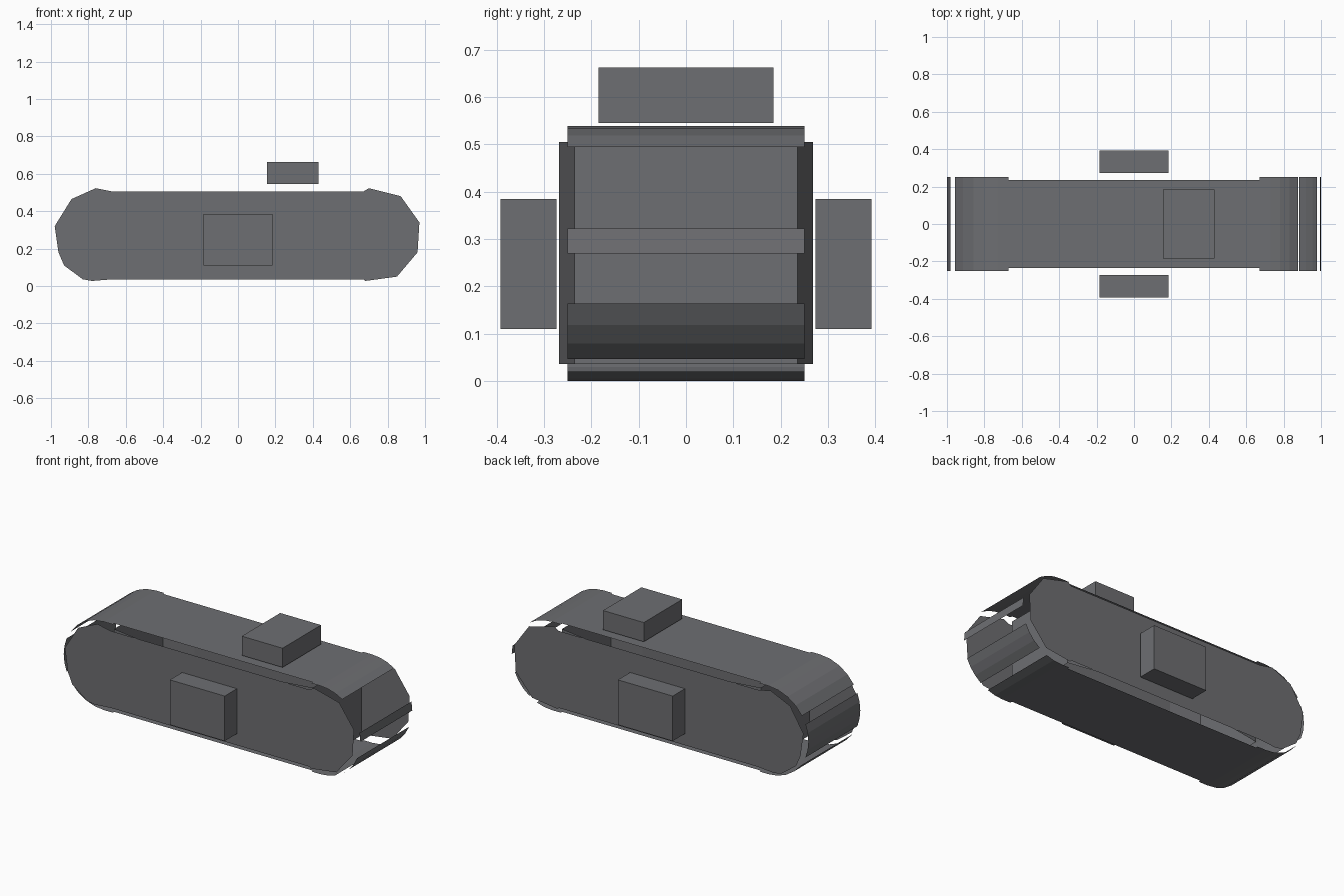
import bpy, bmesh
from math import sin, cos, radians

if "Cube" in bpy.data.objects:
    bpy.data.objects.remove(bpy.data.objects["Cube"])

mat = bpy.data.materials.new("dark_grey")
mat.diffuse_color = (0.155, 0.158, 0.168, 1)
mat.use_nodes = True
mat.node_tree.nodes["Principled BSDF"].inputs["Base Color"].default_value = mat.diffuse_color

def make(name, polys):
    # one object from a few polygons
    bm = bmesh.new()
    for p in polys:
        bm.faces.new([bm.verts.new(v) for v in p])
    bmesh.ops.remove_doubles(bm, verts=bm.verts, dist=0.0005)
    me = bpy.data.meshes.new(name)
    bm.to_mesh(me)
    bm.free()
    me.materials.append(mat)
    ob = bpy.data.objects.new(name, me)
    bpy.context.collection.objects.link(ob)

def box(name, x0, x1, y0, y1, z0, z1):
    bpy.ops.mesh.primitive_cube_add(size=1, location=((x0+x1)/2, (y0+y1)/2, (z0+z1)/2))
    ob = bpy.context.object
    ob.name = name
    ob.scale = (x1-x0, y1-y0, z1-z0)
    ob.data.materials.append(mat)

def strip(name, pts, w=0.25):
    # thin sheet swept across the width
    make(name, [[(a[0], -w, a[1]), (b[0], -w, b[1]), (b[0], w, b[1]), (a[0], w, a[1])]
                for a, b in zip(pts, pts[1:])])

def arc(side, a0, a1, n):
    angles = [radians(a0 + (a1-a0)*i/n) for i in range(n+1)]
    return [(side*(0.73 + 0.27*cos(a)), 0.269 + 0.269*sin(a)) for a in angles]

# Central body: raised top and bottom sheets, inner end walls
X, Y, Z0, Z1 = 0.67, 0.236, 0.036, 0.505
strip("top_plate", [(X, 0.538), (-X, 0.538)], Y)
strip("bottom_plate", [(-X, 0), (X, 0)], Y)
strip("right_wall", [(X, Z0), (X, Z1)], Y)
strip("left_wall", [(-X, Z1), (-X, Z0)], Y)

# Flat side panels with rounded ends, and the inner corner webs behind them
outline = [(-X, Z1), (-0.76, 0.523), (-0.89, 0.465), (-0.98, 0.32), (-0.96, 0.18),
           (-0.93, 0.11), (-0.83, 0.036), (-0.78, 0.027), (-X, Z0),
           (X, Z0), (0.68, 0.027), (0.85, 0.05), (0.96, 0.18), (0.97, 0.34),
           (0.87, 0.48), (0.70, 0.523), (X, Z1)]
for s, side in ((-1, "front"), (1, "back")):
    a, b = s*Y, s*0.268
    make(side + "_panel", [[(x, b, z) for x, z in outline[::-s]]])
    for e, end in ((-1, "left"), (1, "right")):
        web = [(e*0.48, b, Z0), (e*X, a, Z0), (e*X, a, Z1), (e*0.48, b, Z1)]
        make(f"{side}_{end}_web", [web[::-s*e]])

# Curved cover strips around the left end
strip("left_top_cover", [(-X, 0.538)] + arc(-1, 90, 33, 4))
strip("left_end_cover", arc(-1, 22, -22, 4))
strip("left_bottom_cover", arc(-1, -36, -90, 4) + [(-X, 0.0)])

# Curved cover strips around the right end
strip("right_top_cover", [(X, 0.538)] + arc(1, 90, 57, 3))
strip("right_end_cover", arc(1, 0, 11.4, 1))
strip("right_lower_cover", arc(1, -23, -56, 3))
strip("right_bottom_cover", arc(1, -68, -90, 2) + [(X, 0.0)])

# Attached boxes
box("top_box", 0.155, 0.43, -0.185, 0.185, 0.545, 0.662)
for s, side in ((-1, "front"), (1, "back")):
    y0, y1 = sorted((s*0.274, s*0.392))
    box(side + "_box", -0.185, 0.185, y0, y1, 0.11, 0.384)
